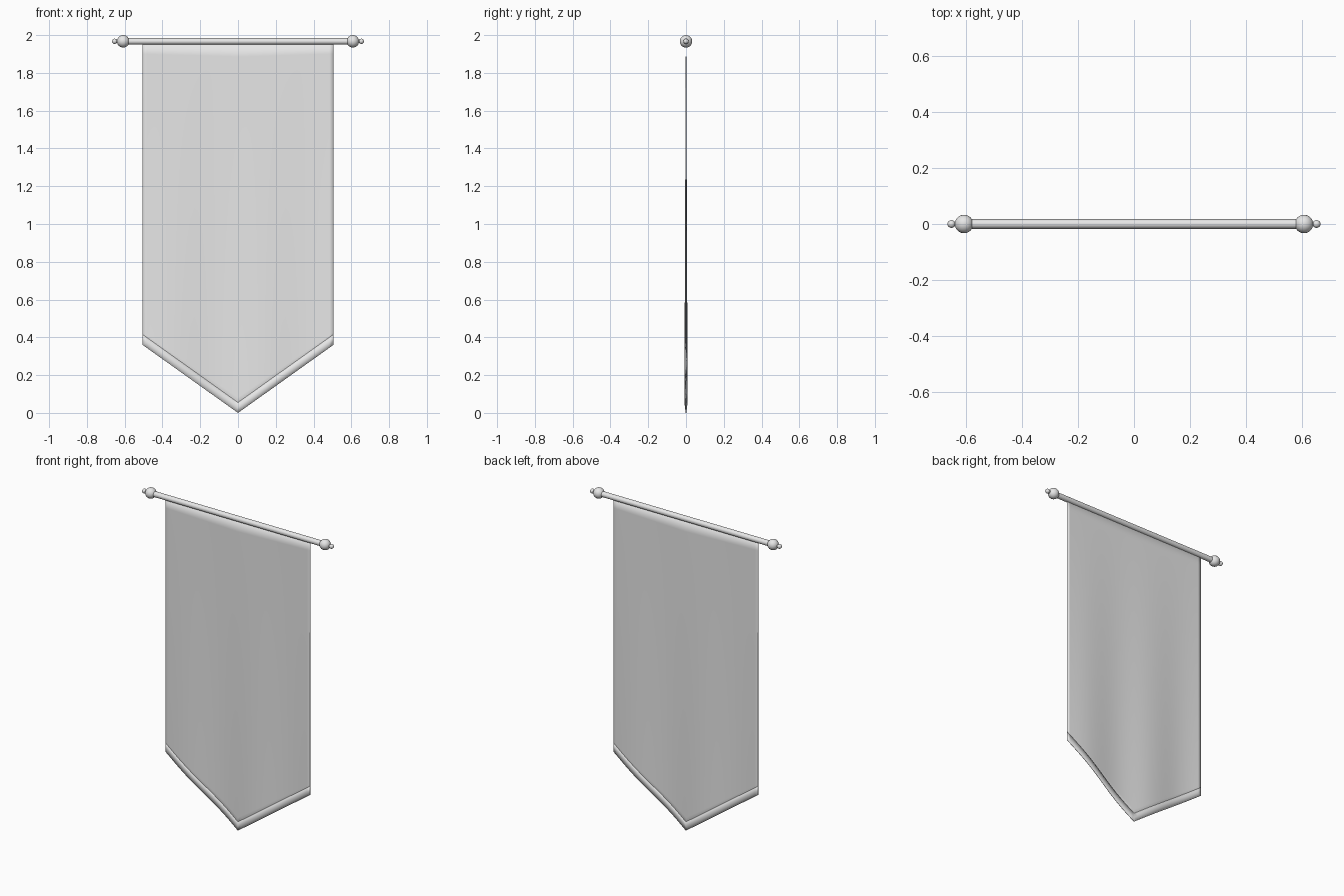
import bpy, math

cube = bpy.data.objects.get("Cube")
if cube:
    bpy.data.objects.remove(cube, do_unlink=True)

HALF_W = 0.505      # half width of the cloth
TOP = 1.967         # height of the rod axis
SHOULDER = 0.36     # height of the lower side corners

grey = bpy.data.materials.new("light grey")
grey.use_nodes = True
grey.diffuse_color = (0.8, 0.8, 0.8, 1)
grey.node_tree.nodes["Principled BSDF"].inputs["Base Color"].default_value = (0.8, 0.8, 0.8, 1)


def finish(obj, name):
    obj.name = name
    obj.data.materials.append(grey)
    bpy.ops.object.select_all(action="DESELECT")
    obj.select_set(True)
    bpy.context.view_layer.objects.active = obj
    bpy.ops.object.shade_smooth_by_angle(angle=math.radians(40))
    return obj


def bottom(x):
    return SHOULDER * abs(x) / HALF_W


def ripple(x, z):
    # Soft folds that deepen towards the hem
    return -0.008 * (1 - z / TOP) * math.sin(2 * math.pi * x / 0.48)


def cloth(name, low, high, thickness, cols=48, rows=24):
    # Rippled sheet between two height functions, given a thin body
    verts = []
    for j in range(rows + 1):
        for i in range(cols + 1):
            x = HALF_W * (2 * i / cols - 1)
            z = low(x) + (high(x) - low(x)) * j / rows
            verts.append((x, ripple(x, z), z))
    n = cols + 1
    faces = [(j * n + i, j * n + i + 1, (j + 1) * n + i + 1, (j + 1) * n + i)
             for j in range(rows) for i in range(cols)]
    mesh = bpy.data.meshes.new(name)
    mesh.from_pydata(verts, [], faces)
    obj = bpy.data.objects.new(name, mesh)
    bpy.context.collection.objects.link(obj)
    finish(obj, name)
    solid = obj.modifiers.new("body", "SOLIDIFY")
    solid.thickness = thickness
    solid.offset = 0


def ball(name, x, radius):
    bpy.ops.mesh.primitive_uv_sphere_add(segments=24, ring_count=16, radius=radius,
                                         location=(x, 0, TOP), rotation=(0, math.pi / 2, 0))
    finish(bpy.context.object, name)


def bar(name, x, length, radius):
    bpy.ops.mesh.primitive_cylinder_add(vertices=24, radius=radius, depth=length,
                                        location=(x, 0, TOP), rotation=(0, math.pi / 2, 0))
    finish(bpy.context.object, name)


# Hanging cloth with a pointed lower edge and a narrow hem
cloth("banner_cloth", bottom, lambda x: TOP, 0.002)
cloth("banner_hem", bottom, lambda x: bottom(x) + 0.055, 0.003, rows=2)

# Rod with a double ball finial at each end
bar("rod", 0, 1.18, 0.017)
for side, sign in (("left", 1), ("right", -1)):
    ball(side + "_finial_ball", sign * 0.608, 0.033)
    bar(side + "_finial_neck", sign * 0.64, 0.03, 0.009)
    ball(side + "_finial_tip", sign * 0.653, 0.014)
